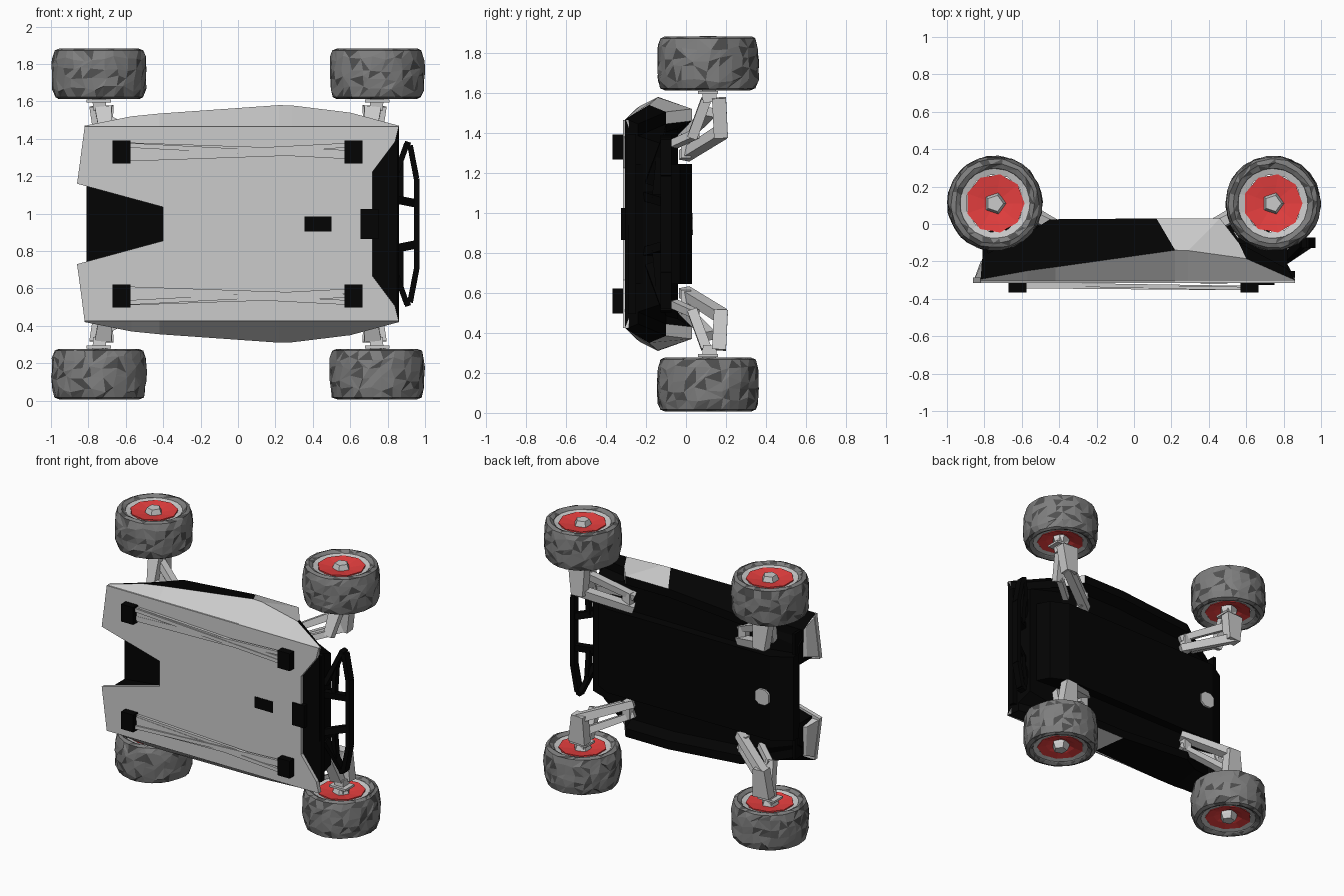
import bpy, bmesh, math, random
from mathutils import Vector

if "Cube" in bpy.data.objects:
    bpy.data.objects.remove(bpy.data.objects["Cube"])

random.seed(4)
ZC = 0.945  # centre line of the vehicle, which lies on its side


def mat(name, c):
    m = bpy.data.materials.new(name)
    m.diffuse_color = (*c, 1)
    m.use_nodes = True
    m.node_tree.nodes["Principled BSDF"].inputs["Base Color"].default_value = m.diffuse_color
    return m


GREY = mat("light_grey", (.62, .62, .62))
BLACK = mat("black", (.001, .001, .001))
RED = mat("red", (.8, .05, .05))
TYRE = mat("tyre_grey", (.21, .21, .21))
TYRE2 = mat("tyre_dark", (.08, .08, .08))


def make(name, verts, faces, mats, idx=None):
    me = bpy.data.meshes.new(name)
    me.from_pydata([tuple(v) for v in verts], [], faces)
    for m in mats:
        me.materials.append(m)
    if idx:
        me.polygons.foreach_set("material_index", idx)
    bm = bmesh.new()
    bm.from_mesh(me)
    bmesh.ops.recalc_face_normals(bm, faces=bm.faces)
    bm.to_mesh(me)
    bm.free()
    ob = bpy.data.objects.new(name, me)
    bpy.context.collection.objects.link(ob)
    return ob


def prism(name, low, high, m):
    """Join two matching outlines into a solid."""
    n = len(low)
    faces = [tuple(range(n)), tuple(range(n, 2 * n))]
    faces += [(i, (i + 1) % n, n + (i + 1) % n, n + i) for i in range(n)]
    return make(name, list(low) + list(high), faces, [m])


def plate(name, pts, y0, y1, m):
    return prism(name, [(x, y0, ZC + h) for x, h in pts], [(x, y1, ZC + h) for x, h in pts], m)


def box(name, x0, x1, y0, y1, h0, h1, m):
    return plate(name, [(x0, h0), (x1, h0), (x1, h1), (x0, h1)], y0, y1, m)


def beam(name, a, b, w, t, m, w2=None):
    """Tapered rectangular bar between two (x, y, h) points."""
    a, b = [Vector((p[0], p[1], ZC + p[2])) for p in (a, b)]
    d = (b - a).normalized()
    s = d.cross(Vector((0, 1, 0))).normalized()
    u = s.cross(d)

    def ring(p, w):
        return [p + s * i * w / 2 + u * j * t / 2 for i, j in ((-1, -1), (1, -1), (1, 1), (-1, 1))]
    return prism(name, ring(a, w), ring(b, w2 or w), m)


def lathe(name, prof, n, m, centre, closed=False):
    """Revolve (radius, offset) points around the z axis."""
    k = len(prof)
    verts = [(centre[0] + r * math.cos(2 * math.pi * i / n), centre[1] + r * math.sin(2 * math.pi * i / n),
              centre[2] + t) for i in range(n) for r, t in prof]
    faces = [(i * k + j, i * k + (j + 1) % k, (i + 1) % n * k + (j + 1) % k, (i + 1) % n * k + j)
             for i in range(n) for j in range(k if closed else k - 1)]
    if not closed:
        faces += [tuple(i * k for i in range(n)), tuple(i * k + k - 1 for i in range(n))]
    return make(name, verts, faces, [m])


# Hull: x at waist, waist y, waist h, x at lower edge, lower y, lower h
stations = [(-.82, -.295, .525, -.81, -.17, .45), (-.57, -.25, .575, -.6, -.07, .51),
            (-.42, -.23, .59, -.45, .025, .53), (.22, -.14, .635, .12, .03, .575),
            (.29, -.142, .633, .46, .03, .575), (.6, -.185, .595, .56, -.1, .56),
            (.86, -.3, .525, .82, -.24, .5)]
verts, faces, idx = [], [], []
for x, wy, wh, lx, ly, lh in stations:
    fl = max(-.12, min(ly, -.04))
    half = [(x, -.305, .52), (x, wy, wh), (lx, ly, lh), (lx, ly, lh - .06), (lx, fl, lh - .1)]
    verts += [(a, y, ZC + h) for a, y, h in half] + [(a, y, ZC - h) for a, y, h in half[::-1]]
K = 10
for s in range(len(stations) - 1):
    for j in range(K - 1):
        a = s * K + j
        faces.append((a, a + 1, a + K + 1, a + K))
        grey = j in (0, 8) or (j in (1, 7) and s in (3, 4)) or (j in (2, 6) and s == 4)
        idx.append(0 if grey else 1)
faces.append(tuple((len(stations) - 1) * K + j for j in range(K)))
idx.append(1)
make("hull", verts, faces, [GREY, BLACK], idx)

# Roof panel with rear and front notches
half = [(.72, .28), (.84, .44), (.86, .52), (-.82, .52), (-.86, .215), (-.4, .09)]
plate("roof_panel", half + [(x, -h) for x, h in half[::-1]], -.315, -.285, GREY)

# Dark floors and blocks seen through the notches
bed = [(-.81, -.13), (-.81, -.06), (-.36, -.06), (-.36, -.29)]
prism("rear_bed", [(x, y, ZC - .23) for x, y in bed], [(x, y, ZC + .23) for x, y in bed], BLACK)
box("front_cowl", .6, .86, -.29, -.25, -.45, .45, BLACK)
box("cowl_block", .655, .75, -.325, -.28, -.08, .08, BLACK)
box("roof_hatch", .355, .5, -.318, -.30, -.04, .04, BLACK)

# Central chassis underneath
prof = [(-.81, -.12), (-.81, -.06), (-.68, .02), (.6, .03), (.72, -.03), (.85, -.27), (-.36, -.27)]
prism("chassis", [(x, y, ZC - .3) for x, y in prof], [(x, y, ZC + .3) for x, y in prof], BLACK)
plate("rear_hitch", [(-.68, -.03), (-.65, -.055), (-.6, -.055), (-.57, -.03),
                     (-.57, .03), (-.6, .055), (-.65, .055), (-.68, .03)], .01, .035, GREY)

# Front bumper frame
bump = [(.89, -.1, -.43), (.92, -.1, -.42), (.955, -.1, -.24), (.955, -.1, .24), (.92, -.1, .42), (.89, -.1, .43)]
for a, b in zip(bump, bump[1:]):
    beam("bumper_bar", a, b, .03, .055, BLACK)

for s in (-1, 1):
    beam("bumper_side", (.9, -.1, s * .42), (.82, -.18, s * .2), .03, .05, BLACK)
    beam("bumper_strut", (.8, -.2, s * .14), (.95, -.1, s * .11), .045, .04, BLACK)
    beam("bumper_inner", (.87, -.15, s * .13), (.87, -.13, s * .33), .03, .04, BLACK)
    # Roof rails with end brackets
    for x in (-.622, .618):
        box("rail_bracket", x - .048, x + .048, -.367, -.3, s * .385 - .062, s * .385 + .062, BLACK)
    beam("roof_rail", (-.58, -.335, s * .42), (.58, -.345, s * .36), .025, .018, GREY)
    beam("roof_rail", (-.58, -.325, s * .36), (.58, -.345, s * .42), .025, .018, GREY)
    beam("rail_strip", (-.58, -.322, s * .385), (.58, -.34, s * .385), .1, .02, GREY, .02)
    # Rear bed walls and corner panels
    plate("bed_wall", [(-.8, s * .215), (-.8, s * .24), (-.38, s * .12), (-.38, s * .095)], -.29, -.09, BLACK)
    box("rear_wall", -.8, -.78, -.3, -.09, s * .21, s * .45, BLACK)
    prism("rear_corner", [(-.86, -.31, ZC + s * .22), (-.82, -.31, ZC + s * .51), (-.81, -.2, ZC + s * .46),
                          (-.82, -.2, ZC + s * .25)],
          [(-.8, -.31, ZC + s * .22), (-.78, -.31, ZC + s * .51), (-.78, -.17, ZC + s * .45),
           (-.79, -.17, ZC + s * .25)], GREY)


def tyre(centre):
    side = [(.168, .09), (.19, .122), (.22, .135), (.244, .125), (.257, .08), (.26, .025)]
    ob = lathe("tyre", side + [(r, -t) for r, t in side[::-1]], 26, TYRE, centre, True)
    ob.data.materials.append(TYRE2)
    bm = bmesh.new()
    bm.from_mesh(ob.data)
    bmesh.ops.triangulate(bm, faces=bm.faces)
    # uneven chunky tread
    for v in bm.verts:
        d = Vector((v.co.x - centre[0], v.co.y - centre[1], 0))
        if d.length > .2:
            v.co += d.normalized() * random.uniform(-.011, -.002)
            v.co += Vector((-d.y, d.x, 0)).normalized() * random.uniform(-.018, .018)
            if abs(v.co.z - centre[2]) < .1:
                v.co.z += random.uniform(-.018, .018)
    for f in bm.faces:
        f.material_index = int(random.random() < .2)
    bm.to_mesh(ob.data)
    bm.free()


# Wheels and suspension, one at each corner
for sx in (-1, 1):
    for sz in (-1, 1):
        c = (sx * .743, .11, ZC + sz * .803)
        tyre(c)
        lathe("rim_ring", [(.192, .118), (.155, .108), (.155, -.108), (.192, -.118)], 11, GREY, c, True)
        lathe("rim_dish", [(.05, .1), (.1, .108), (.158, .116), (.158, -.112), (.1, -.1), (.05, -.08)], 9, RED, c)
        lathe("hub_cap", [(.045, .136), (.06, .1), (.06, -.1), (.045, -.136)], 5, GREY, c)

        def p(x, y, h):
            return (sx * x, y, sz * h)
        # axle and upright
        beam("axle", p(.745, .11, .72), p(.74, .12, .61), .07, .07, GREY)
        beam("hub_flange", p(.745, .11, .665), p(.745, .11, .65), .13, .1, GREY)
        beam("upright", p(.73, .165, .63), p(.72, .175, .43), .13, .07, GREY, .09)
        beam("upright_brace", p(.72, .1, .62), p(.7, .03, .43), .09, .05, GREY, .06)
        # trailing arms into the hull
        beam("lower_arm", p(.74, .18, .46), p(.42, -.01, .34), .06, .06, GREY, .05)
        beam("upper_arm", p(.7, .12, .56), p(.42, -.02, .42), .05, .05, GREY, .04)
        beam("arm_link", p(.46, .0, .33), p(.46, .0, .45), .06, .05, GREY)
        beam("damper", p(.7, .05, .45), p(.55, -.06, .40), .04, .04, GREY)
